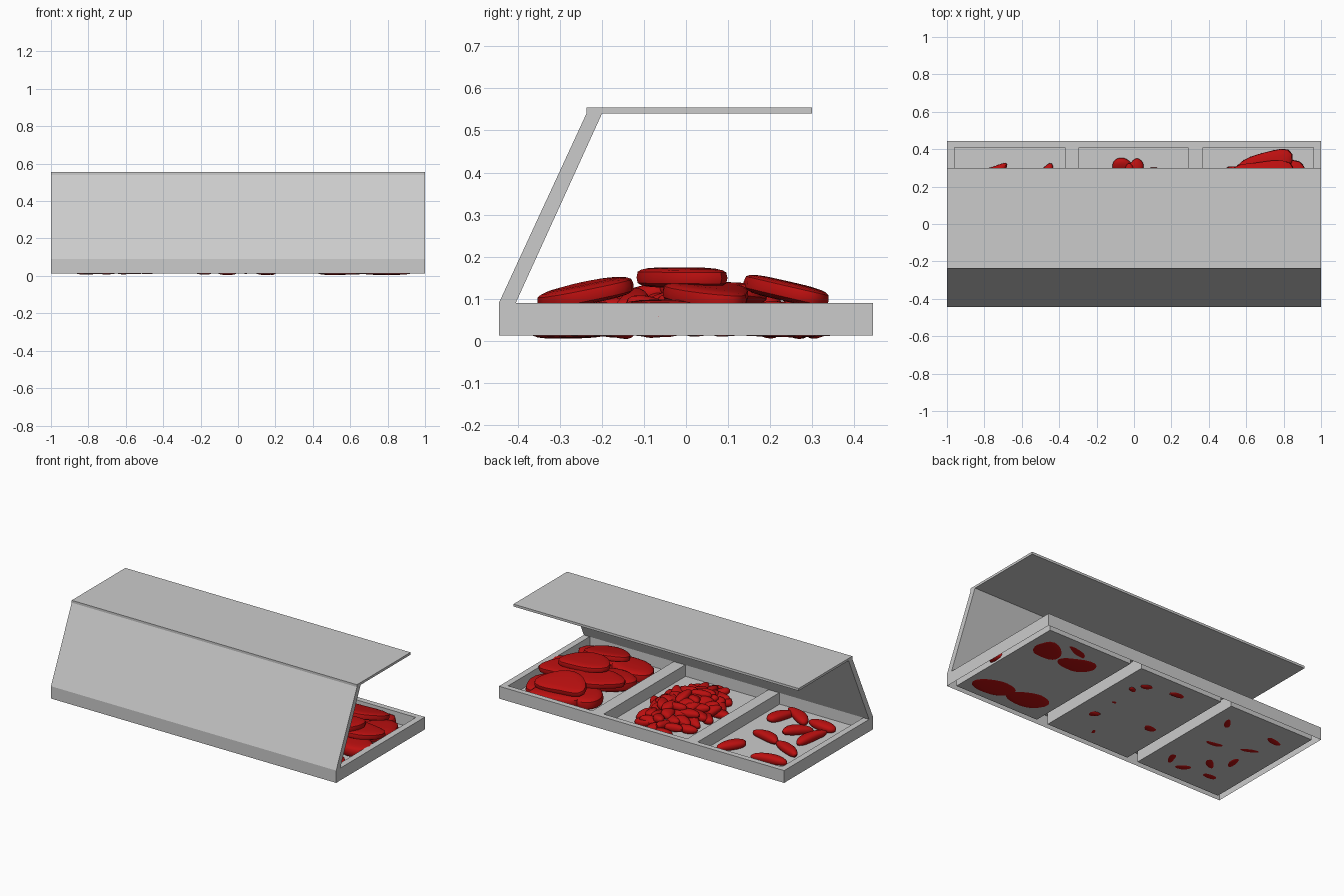
import bpy, bmesh, math, random
from mathutils import Matrix, Vector, Euler

if "Cube" in bpy.data.objects:
    bpy.data.objects.remove(bpy.data.objects["Cube"])
random.seed(4)


def material(name, rgb):
    m = bpy.data.materials.new(name)
    m.use_nodes = True
    m.diffuse_color = (*rgb, 1)
    m.node_tree.nodes["Principled BSDF"].inputs["Base Color"].default_value = (*rgb, 1)
    return m


GREY = material("light grey metal", (0.6, 0.6, 0.6))
RED = material("raw meat red", (0.5, 0.005, 0.005))


def finish(bm, name, mat, smooth=False):
    me = bpy.data.meshes.new(name)
    bm.to_mesh(me)
    bm.free()
    me.materials.append(mat)
    ob = bpy.data.objects.new(name, me)
    bpy.context.collection.objects.link(ob)
    if smooth:
        bpy.ops.object.select_all(action="DESELECT")
        ob.select_set(True)
        bpy.context.view_layer.objects.active = ob
        bpy.ops.object.shade_smooth_by_angle(angle=math.radians(40))
    return ob


# Tray: a grid whose three wells drop to the base, with a rim open underneath
BOTTOM, TOP = 0.012, 0.09
xs = [-1, -0.96, -0.37, -0.295, 0.29, 0.37, 0.96, 1]
ys = [-0.445, -0.41, 0.41, 0.445]
bm = bmesh.new()


def quad(*pts):
    bm.faces.new([bm.verts.new(p) for p in pts])


def walls(x0, x1, y0, y1, inward):
    ring = [(x0, y0), (x1, y0), (x1, y1), (x0, y1)]
    if inward:
        ring.reverse()
    for (ax, ay), (bx, by) in zip(ring, ring[1:] + ring[:1]):
        quad((ax, ay, BOTTOM), (bx, by, BOTTOM), (bx, by, TOP), (ax, ay, TOP))


walls(xs[0], xs[-1], ys[0], ys[-1], False)
for i in range(len(xs) - 1):
    for j in range(len(ys) - 1):
        x0, x1, y0, y1 = xs[i], xs[i + 1], ys[j], ys[j + 1]
        well = i % 2 == 1 and j == 1
        z = BOTTOM + 0.004 if well else TOP
        quad((x0, y0, z), (x1, y0, z), (x1, y1, z), (x0, y1, z))
        if well:
            walls(x0, x1, y0, y1, True)
            quad((x0, y1, BOTTOM), (x1, y1, BOTTOM), (x1, y0, BOTTOM), (x0, y0, BOTTOM))
bmesh.ops.remove_doubles(bm, verts=bm.verts, dist=1e-5)
bmesh.ops.dissolve_limit(bm, angle_limit=0.01, verts=bm.verts, edges=bm.edges)
finish(bm, "tray", GREY)

# Sloping guard with a flat shelf, extruded from its side profile
profile = [(-0.445, 0.09), (-0.405, 0.09), (-0.2, 0.54), (0.3, 0.54),
           (0.3, 0.555), (-0.237, 0.555), (-0.237, 0.54)]
bm = bmesh.new()
face = bm.faces.new([bm.verts.new((-1, y, z)) for y, z in profile])
ext = bmesh.ops.extrude_face_region(bm, geom=[face])
moved = [g for g in ext["geom"] if isinstance(g, bmesh.types.BMVert)]
bmesh.ops.translate(bm, verts=moved, vec=(2, 0, 0))
bmesh.ops.recalc_face_normals(bm, faces=bm.faces)
finish(bm, "guard_and_shelf", GREY)


def piece(bm, loc, size, rot, square=1.0, bend=0.0):
    """Rounded, slightly irregular lump; square below 1 gives a flat slab."""
    verts = bmesh.ops.create_uvsphere(bm, u_segments=20, v_segments=10, radius=1)["verts"]
    p, q = random.uniform(0, 6), random.uniform(0, 6)
    m = Matrix.Translation(loc) @ Euler(rot).to_matrix().to_4x4()
    for v in verts:
        x, y, z = v.co
        a = math.atan2(y, x)
        r = math.hypot(x, y) ** square
        r *= 1 + 0.09 * math.sin(2 * a + p) + 0.06 * math.sin(3 * a + q)
        z = math.copysign(abs(z) ** square, z)
        x, y = r * math.cos(a), r * math.sin(a)
        y += bend * (x * x - 0.4)
        v.co = m @ Vector((x * size[0], y * size[1], z * size[2]))


# Large slabs: overlapping layers that tilt outwards like a dome
bm = bmesh.new()
slabs = [(-0.12, -0.26, 0.045), (0.1, -0.27, 0.045), (-0.14, -0.04, 0.06),
         (0.15, -0.03, 0.06), (-0.09, 0.2, 0.047), (0.12, 0.21, 0.047),
         (0, 0.29, 0.05),
         (0.02, -0.23, 0.115), (-0.11, 0.07, 0.105), (0.11, 0.06, 0.11),
         (0, 0.25, 0.115), (0.01, 0, 0.15)]
for x, y, z in slabs:
    tilt = 0.9 if z > 0.09 else 0.15
    piece(bm, (0.69 + x, y, z), (0.155, 0.105, 0.024 if z > 0.09 else 0.038),
          (-tilt * y, tilt * x, random.uniform(-0.6, 0.6)), 0.5, 0.25)
finish(bm, "large_meat_slabs", RED, True)

# Small chunks: a low heap
bm = bmesh.new()
for k in range(62):
    t = math.sqrt((k + 0.5) / 62)
    a = k * 2.39996
    x, y = 0.2 * t * math.cos(a), 0.33 * t * math.sin(a)
    z = 0.03 + 0.09 * (1 - t * t) * random.uniform(0.6, 1)
    piece(bm, (x, y, z), (random.uniform(0.05, 0.07), 0.034, 0.024),
          (random.uniform(-0.4, 0.4), random.uniform(-0.3, 0.3), random.uniform(0, 3.1)),
          0.8, 0.3)
finish(bm, "small_meat_chunks", RED, True)

# Long strips: scattered loosely (x, y, turn in degrees)
bm = bmesh.new()
strips = [(-0.49, -0.24, 73), (-0.59, 0.03, -12), (-0.68, -0.14, 50),
          (-0.77, -0.27, 0), (-0.49, 0.24, 55), (-0.78, 0.1, -25),
          (-0.78, 0.27, 20), (-0.8, -0.1, 70), (-0.58, -0.3, -30)]
for x, y, turn in strips:
    piece(bm, (x, y, 0.037), (0.1, 0.036, 0.027),
          (0, random.uniform(-0.1, 0.1), math.radians(turn)), 0.8, 0.4)
finish(bm, "long_meat_strips", RED, True)
